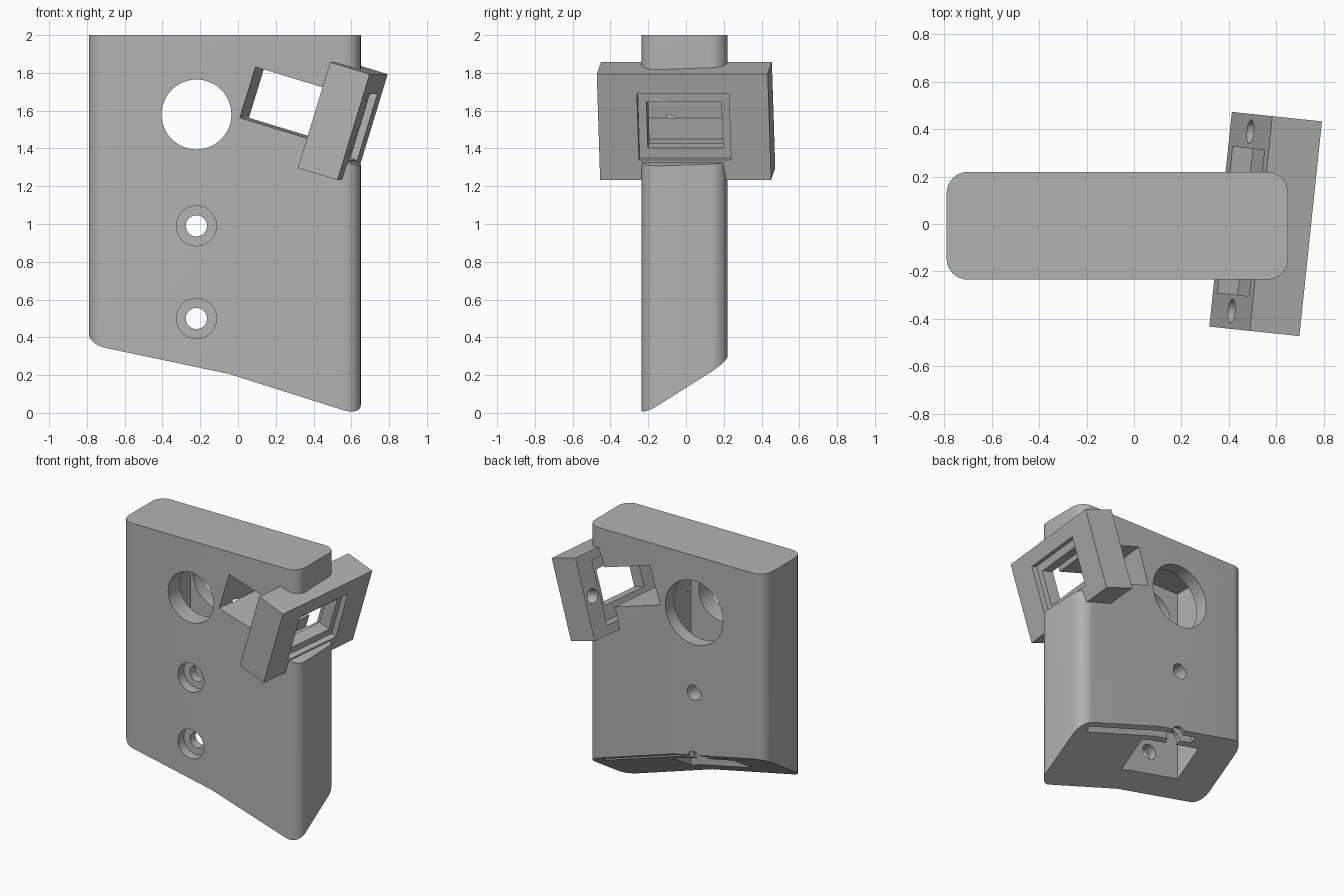
import bpy, bmesh, math
from mathutils import Matrix, Vector

if "Cube" in bpy.data.objects:
    bpy.data.objects.remove(bpy.data.objects["Cube"], do_unlink=True)

grey = bpy.data.materials.new("grey plastic")
grey.use_nodes = True
grey.diffuse_color = (0.45, 0.45, 0.45, 1)
grey.node_tree.nodes["Principled BSDF"].inputs["Base Color"].default_value = (0.45, 0.45, 0.45, 1)


def finish(name, bm):
    bmesh.ops.recalc_face_normals(bm, faces=bm.faces)
    mesh = bpy.data.meshes.new(name)
    bm.to_mesh(mesh)
    bm.free()
    mesh.materials.append(grey)
    obj = bpy.data.objects.new(name, mesh)
    bpy.context.collection.objects.link(obj)
    return obj


def box(name, low, high, frame=Matrix()):
    low, high = Vector(low), Vector(high)
    bm = bmesh.new()
    place = Matrix.Translation((low + high) / 2) @ Matrix.Diagonal((*(high - low), 1))
    bmesh.ops.create_cube(bm, size=1, matrix=frame @ place)
    return finish(name, bm)


def rod(name, radius, start, end, frame=Matrix()):
    """Cylinder between two points."""
    start, end = Vector(start), Vector(end)
    axis = end - start
    turn = axis.to_track_quat("Z", "Y").to_matrix().to_4x4()
    bm = bmesh.new()
    bmesh.ops.create_cone(bm, cap_ends=True, segments=48, radius1=radius, radius2=radius,
                          depth=axis.length,
                          matrix=frame @ Matrix.Translation((start + end) / 2) @ turn)
    return finish(name, bm)


def carve(target, cutters):
    for cutter in cutters:
        mod = target.modifiers.new("cut", "BOOLEAN")
        mod.operation = "DIFFERENCE"
        mod.solver = "EXACT"
        mod.object = cutter
        bpy.context.view_layer.objects.active = target
        bpy.ops.object.modifier_apply(modifier=mod.name)


# Main block: rounded outline with a sloped, slightly kinked underside
LEFT, RIGHT, FRONT, BACK, TOP = -0.79, 0.65, -0.235, 0.22, 2.0
RADIUS, KINK = 0.09, -0.05


def underside(x, y):
    slope = 0.317 if x > KINK else 0.21
    return 0.207 + 0.63 * (y - FRONT) - slope * (x - KINK)


def corner(x, y, first):
    steps = 10
    angles = [math.radians(first + 90 * i / steps) for i in range(steps + 1)]
    return [(x + RADIUS * math.cos(a), y + RADIUS * math.sin(a)) for a in angles]


right_half = ([(KINK, FRONT)] + corner(RIGHT - RADIUS, FRONT + RADIUS, -90)
              + corner(RIGHT - RADIUS, BACK - RADIUS, 0) + [(KINK, BACK)])
left_half = (corner(LEFT + RADIUS, BACK - RADIUS, 90)
             + corner(LEFT + RADIUS, FRONT + RADIUS, 180))
outline = right_half + left_half
bm = bmesh.new()
lower = [bm.verts.new((x, y, underside(x, y))) for x, y in outline]
upper = [bm.verts.new((x, y, TOP)) for x, y in outline]
for i in range(len(outline)):
    j = (i + 1) % len(outline)
    bm.faces.new((lower[i], lower[j], upper[j], upper[i]))
split = len(right_half)
bm.faces.new(upper)
bm.faces.new(lower[:split])
bm.faces.new(lower[split - 1:] + lower[:1])
body = finish("main_block", bm)

# Tilted mounting plate: local x = thickness, y = length, z = height
tilt = (Matrix.Translation((0.555, 0, 1.545)) @ Matrix.Rotation(math.radians(-6), 4, "Z")
        @ Matrix.Rotation(math.radians(17), 4, "Y"))
plate = box("mounting_plate", (-0.11, -0.455, -0.293), (0.11, 0.455, 0.293), tilt)

# Openings shared by block and plate
window_cuts = [
    box("window", (-0.2, -0.2, -0.128), (0.2, 0.2, 0.128), tilt),
    box("outer_recess", (0.07, -0.245, -0.183), (0.2, 0.245, 0.183), tilt),
    box("inner_recess", (-0.115, -0.31, -0.23), (-0.02, 0.31, 0.23), tilt),
]

# Blind screw holes in the ends of the plate
plate_holes = [rod("plate_hole", 0.05, (-0.2, s * 0.38, 0), (0.03, s * 0.38, 0), tilt)
               for s in (-1, 1)]

# Block openings: side passage, clearance, cable channel, slot and bores
CENTRE = -0.22
block_cuts = [
    box("side_passage", (-0.5, -0.6, -0.135), (-0.1, 0.6, 0.147), tilt),
    box("plate_clearance", (0.109, -0.6, -0.195), (0.5, 0.6, 0.29), tilt),
    box("cable_channel", (CENTRE - 0.25, -0.1, -0.5), (CENTRE + 0.25, 0.12, 1.83)),
    box("rear_slot", (-0.38, 0.15, -0.5), (0.55, 0.19, 0.75)),
    rod("front_bore", 0.185, (CENTRE, -0.5, 1.58), (CENTRE, 0.05, 1.58)),
    rod("rear_bore", 0.235, (CENTRE, 0, 1.58), (CENTRE, 0.5, 1.58)),
]
for z in (0.5, 0.99):
    block_cuts.append(rod("screw_hole", 0.056, (CENTRE, -0.5, z), (CENTRE, 0.5, z)))
    block_cuts.append(rod("counterbore", 0.106, (CENTRE, -0.5, z), (CENTRE, -0.165, z)))

carve(body, window_cuts + block_cuts)
carve(plate, window_cuts + plate_holes)
for cutter in window_cuts + plate_holes + block_cuts:
    bpy.data.objects.remove(cutter, do_unlink=True)

# Smooth the round walls, keep the edges sharp
for obj in (body, plate):
    bpy.ops.object.select_all(action="DESELECT")
    obj.select_set(True)
    bpy.context.view_layer.objects.active = obj
    bpy.ops.object.shade_smooth_by_angle(angle=math.radians(30))
